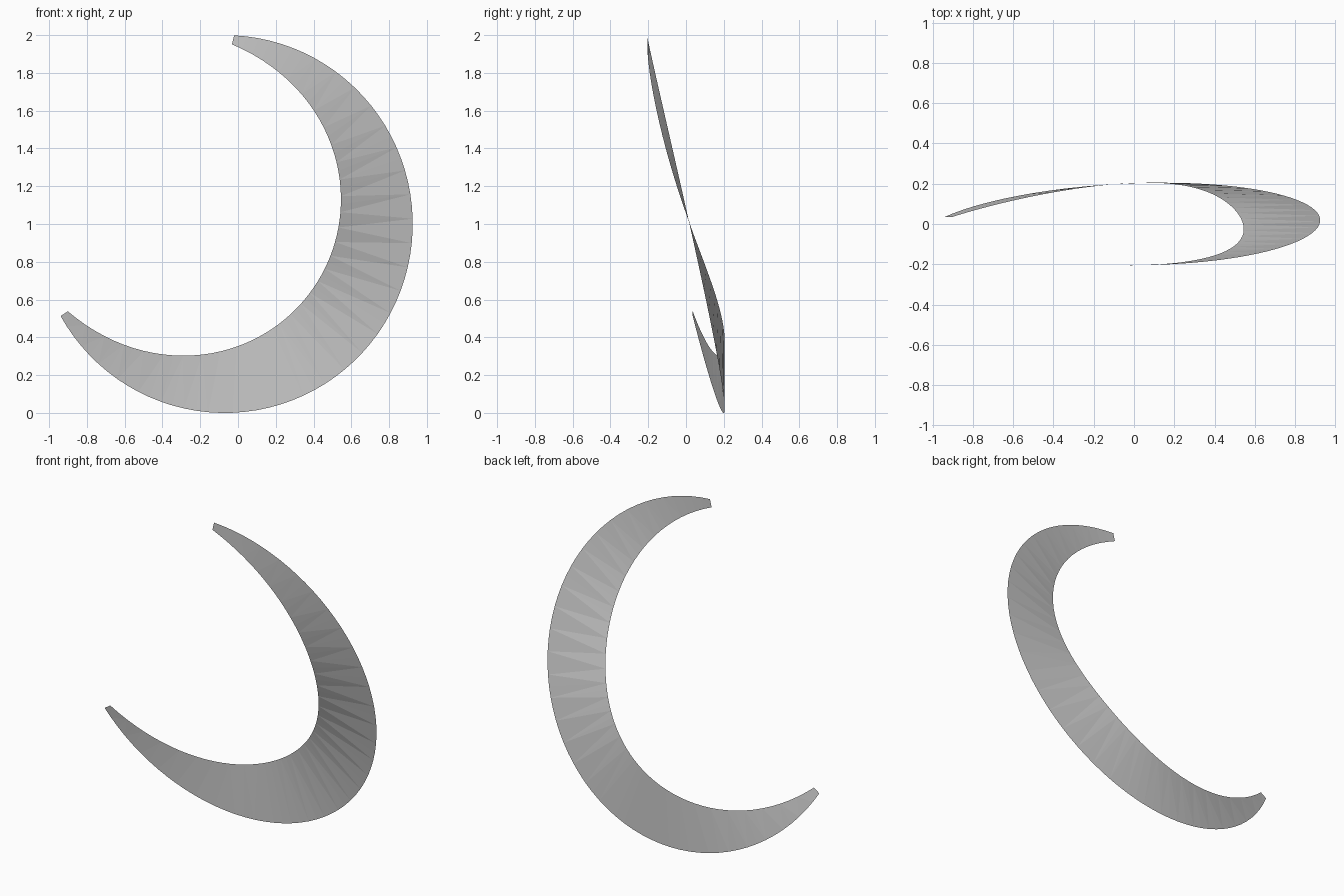
import bpy, bmesh
from math import sin, cos, pi, radians

if "Cube" in bpy.data.objects:
    bpy.data.objects.remove(bpy.data.objects["Cube"])

SEGMENTS = 64


def depth(s):
    # The blade sways forward at the upper tip and back at the bottom
    return -0.205 * sin(radians(-40 - 130 * s))


def outer_point(s):
    a = radians(-31.85 - 119 * s)
    return (-0.07 + 0.995 * cos(a), depth(s), 1 + cos(0) * sin(a))


def inner_point(s):
    a = radians(-31.6 - 104.8 * s + 7 * sin(pi * s))
    r = 0.825 + 0.033 * s ** 6
    return (-0.28 + r * cos(a), depth(s), 1.13 + r * sin(a))


grey = bpy.data.materials.new("plain_grey")
grey.diffuse_color = (0.6, 0.6, 0.6, 1)
grey.use_nodes = True
grey.node_tree.nodes["Principled BSDF"].inputs["Base Color"].default_value = grey.diffuse_color

# Thin crescent sheet: a triangle strip between the outer and inner arcs
bm = bmesh.new()
steps = [-1 + 2 * i / SEGMENTS for i in range(SEGMENTS + 1)]
outer = [bm.verts.new(outer_point(s)) for s in steps]
inner = [bm.verts.new(inner_point(s)) for s in steps]
for i in range(SEGMENTS):
    a, b, c, d = outer[i], inner[i], inner[i + 1], outer[i + 1]
    # Alternating diagonals give the toothed facets
    if i % 2:
        bm.faces.new((a, b, c))
        bm.faces.new((a, c, d))
    else:
        bm.faces.new((a, b, d))
        bm.faces.new((b, c, d))

# Face the front
bm.normal_update()
if sum(f.normal.y * f.calc_area() for f in bm.faces) > 0:
    bmesh.ops.reverse_faces(bm, faces=bm.faces[:])

# Stand on the ground
low = min(v.co.z for v in bm.verts)
bmesh.ops.translate(bm, verts=bm.verts[:], vec=(0, 0, -low))

mesh = bpy.data.meshes.new("crescent_blade")
bm.to_mesh(mesh)
bm.free()
mesh.materials.append(grey)
blade = bpy.data.objects.new("crescent_blade", mesh)
bpy.context.collection.objects.link(blade)
